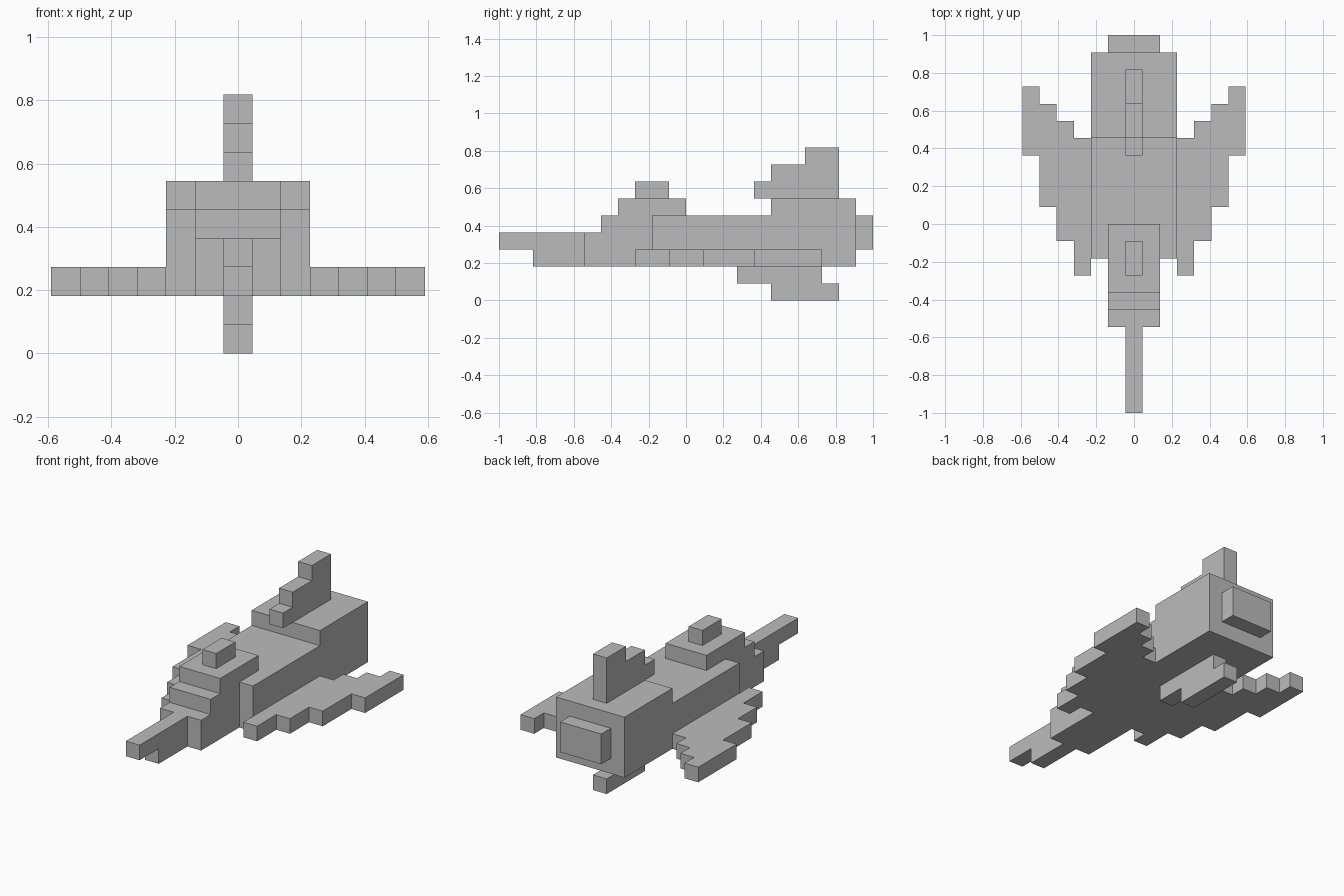
import bpy, bmesh
from mathutils import Vector

if "Cube" in bpy.data.objects:
    bpy.data.objects.remove(bpy.data.objects["Cube"])

U = 1 / 11  # one block of the model

grey = bpy.data.materials.new("hull_grey")
grey.diffuse_color = (0.5, 0.5, 0.5, 1)
grey.use_nodes = True
grey.node_tree.nodes["Principled BSDF"].inputs["Base Color"].default_value = grey.diffuse_color


def prism(name, outline, place, depth):
    """Extrude a block-grid outline; place maps 2D points to 3D, depth is the sweep."""
    bm = bmesh.new()
    face = bm.faces.new([bm.verts.new(Vector(place(a, b)) * U) for a, b in outline])
    ext = bmesh.ops.extrude_face_region(bm, geom=[face])
    verts = [g for g in ext["geom"] if isinstance(g, bmesh.types.BMVert)]
    bmesh.ops.translate(bm, verts=verts, vec=Vector(depth) * U)
    bmesh.ops.recalc_face_normals(bm, faces=bm.faces)
    mesh = bpy.data.meshes.new(name)
    bm.to_mesh(mesh)
    bm.free()
    mesh.materials.append(grey)
    obj = bpy.data.objects.new(name, mesh)
    bpy.context.collection.objects.link(obj)
    return obj


def side_part(name, half_width, outline):
    """Side profile (y, z) swept symmetrically across x."""
    return prism(name, outline, lambda y, z: (-half_width, y, z), (2 * half_width, 0, 0))


# Fuselage with raised rear, and the engine block behind it
side_part("fuselage", 2.5, [(-2, 2), (10, 2), (10, 6), (5, 6), (5, 5), (-2, 5)])
side_part("engine_exhaust", 1.5, [(10, 3), (11, 3), (11, 5), (10, 5)])

# Stepped cockpit, roof block and nose
side_part("cockpit", 1.5, [(-6, 2), (-2, 2), (-2, 5), (0, 5), (0, 6),
                           (-4, 6), (-4, 5), (-5, 5), (-5, 4), (-6, 4)])
side_part("canopy_top", 0.5, [(-3, 6), (-1, 6), (-1, 7), (-3, 7)])
side_part("nose", 0.5, [(-9, 2), (-6, 2), (-6, 4), (-11, 4), (-11, 3), (-9, 3)])

# Upper and lower fins
side_part("tail_fin", 0.5, [(4, 6), (9, 6), (9, 9), (7, 9), (7, 8), (5, 8), (5, 7), (4, 7)])
side_part("belly_fin", 0.5, [(3, 1), (5, 1), (5, 0), (9, 0), (9, 1), (8, 1), (8, 2), (3, 2)])

# Swept wings: each column has a front and back limit, stepping outward
columns = [(-3, 5), (-1, 6), (1, 7), (4, 8)]
front, back = [], []
for i, (y0, y1) in enumerate(columns):
    x = 2.5 + i
    front += [(x, y0), (x + 1, y0)]
    back += [(x, y1), (x + 1, y1)]
for name, side in (("right_wing", 1), ("left_wing", -1)):
    prism(name, front + back[::-1], lambda x, y: (side * x, y, 2), (0, 0, 1))
